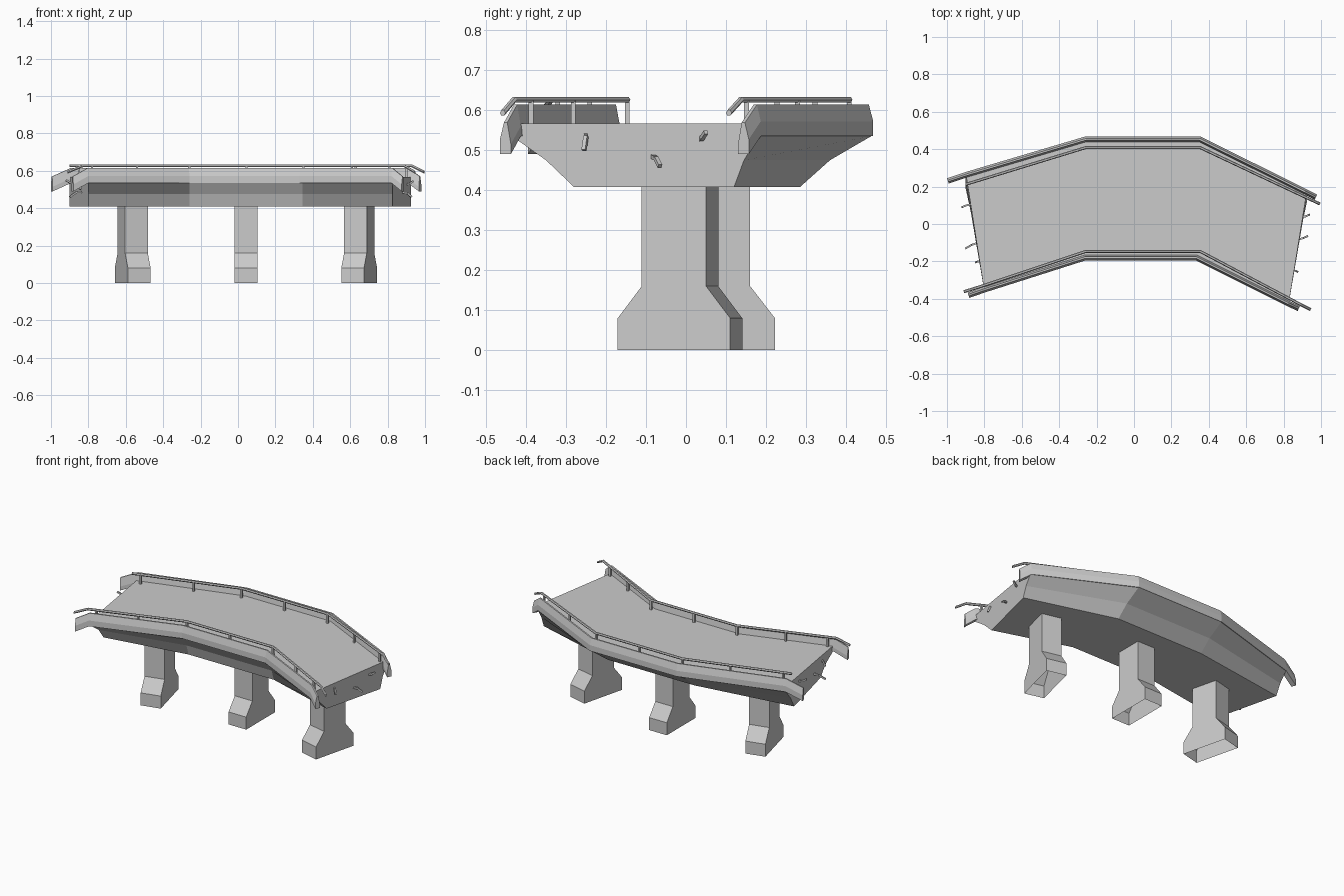
import bpy, bmesh, math
from mathutils import Vector

if "Cube" in bpy.data.objects:
    bpy.data.objects.remove(bpy.data.objects["Cube"])


def loft(name, rings, cap_start=True, cap_end=True):
    """Skin a list of equal-length point rings into a flat-shaded object."""
    bm = bmesh.new()
    vs = [[bm.verts.new(p) for p in r] for r in rings]
    n = len(vs[0])
    for a, b in zip(vs, vs[1:]):
        for i in range(n):
            j = (i + 1) % n
            bm.faces.new((a[i], a[j], b[j], b[i]))
    first = bm.faces.new(vs[0])
    last = bm.faces.new(vs[-1])
    bmesh.ops.recalc_face_normals(bm, faces=bm.faces[:])
    drop = [f for f, keep in ((first, cap_start), (last, cap_end)) if not keep]
    if drop:
        bmesh.ops.delete(bm, geom=drop, context='FACES_ONLY')
    me = bpy.data.meshes.new(name)
    bm.to_mesh(me)
    bm.free()
    ob = bpy.data.objects.new(name, me)
    bpy.context.collection.objects.link(ob)
    return ob


def sweep(name, path, profile, side=1):
    """Sweep an (outward offset, z) profile along a path of (x, y, dz), mitred in plan."""
    pts = [Vector(p) for p in path]
    rings = []
    for i, p in enumerate(pts):
        dirs = [(pts[k + 1] - pts[k]).xy.normalized()
                for k in (i - 1, i) if 0 <= k < len(pts) - 1]
        t = sum(dirs, Vector((0, 0))).normalized()
        m = side / t.dot(dirs[0])
        rings.append([(p.x - t.y * o * m, p.y + t.x * o * m, p.z + z) for o, z in profile])
    return loft(name, rings)


def bar(name, a, b, r):
    """Thin four-sided bar between two points."""
    a, b = Vector(a), Vector(b)
    q = (b - a).to_track_quat('Z', 'Y')
    off = [q @ Vector((r * x, r * y, 0)) for x, y in ((-1, -1), (1, -1), (1, 1), (-1, 1))]
    return loft(name, [[a + o for o in off], [b + o for o in off]])


# Deck: per station x at front/back, then y of front and back at each level
levels = (0.408, 0.475, 0.535, 0.567)
stations = [
    (-0.80, -0.90, (-0.22, -0.27, -0.355, -0.36), (0.19, 0.225, 0.275, 0.275)),
    (-0.26, -0.26, (-0.13, -0.152, -0.19, -0.185), (0.285, 0.36, 0.463, 0.455)),
    (0.345, 0.355, (-0.13, -0.152, -0.19, -0.185), (0.285, 0.36, 0.463, 0.455)),
    (0.825, 0.925, (-0.28, -0.35, -0.435, -0.44), (0.12, 0.145, 0.182, 0.18)),
]
rings = []
for xf, xb, front, back in stations:
    ring = [(xf, y, z) for y, z in zip(front, levels)]
    ring += [(xb, y, z) for y, z in reversed(list(zip(back, levels)))]
    rings.append(ring)
loft("deck", rings)

# Parapets with drooping broken ends
parapet = [(0, 0.535), (0, 0.572), (-0.011, 0.614), (-0.02, 0.614), (-0.03, 0.56), (-0.03, 0.535)]
sweep("back_parapet", [(-1.0, 0.245, -0.045), (-0.90, 0.278, 0), (-0.26, 0.468, 0),
                       (0.355, 0.468, 0), (0.92, 0.187, 0), (0.98, 0.157, -0.045)], parapet)
sweep("front_parapet", [(-0.88, -0.395, -0.045), (-0.80, -0.367, 0), (-0.26, -0.195, 0),
                        (0.33, -0.195, 0), (0.82, -0.44, 0), (0.875, -0.465, -0.045)], parapet, -1)

# Handrails with bent ends, and their posts
tube = [(0.008 * math.cos(k * math.pi / 3), 0.626 + 0.008 * math.sin(k * math.pi / 3))
        for k in range(6)]
rails = {
    "back": [(-0.90, 0.212, 0), (-0.26, 0.408, 0), (0.355, 0.408, 0),
             (0.93, 0.137, 0), (0.995, 0.107, -0.033)],
    "front": [(-0.91, -0.362, -0.033), (-0.83, -0.337, 0), (-0.26, -0.147, 0),
              (0.355, -0.147, 0), (0.89, -0.43, 0), (0.945, -0.458, -0.033)],
}
post_x = {"back": (-0.85, -0.54, -0.26, 0.045, 0.35, 0.63, 0.9),
          "front": (-0.78, -0.54, -0.26, 0.045, 0.35, 0.61, 0.81)}
for side, path in rails.items():
    sweep(side + "_handrail", path, tube)
    for x in post_x[side]:
        for (x0, y0, _), (x1, y1, _) in zip(path, path[1:]):
            if x0 <= x <= x1:
                y = y0 + (y1 - y0) * (x - x0) / (x1 - x0)
                bar(side + "_rail_post", (x, y, 0.56), (x, y, 0.626), 0.006)
                break

# Piers: flared feet, open underneath
for name, x, y, deg in (("left_pier", -0.563, 0.01, 14), ("middle_pier", 0.043, 0.0775, 0),
                        ("right_pier", 0.648, -0.015, -14)):
    w = 0.0625
    rings = [[(-w, -h, z), (w, -h, z), (w, h, z), (-w, h, z)]
             for h, z in ((0.145, 0), (0.145, 0.08), (0.083, 0.16), (0.083, 0.41))]
    pier = loft(name, rings, cap_start=False, cap_end=False)
    pier.location = (x, y, 0)
    pier.rotation_euler.z = math.radians(deg)

# Bent reinforcing bars sticking out of the broken deck ends
stubs = [
    [(0.88, 0.035, 0.522), (0.915, 0.04, 0.53), (0.938, 0.05, 0.545)],
    [(0.87, -0.085, 0.485), (0.905, -0.075, 0.48), (0.928, -0.065, 0.46)],
    [(0.84, -0.25, 0.54), (0.862, -0.25, 0.535), (0.874, -0.255, 0.5)],
    [(-0.87, 0.105, 0.53), (-0.895, 0.1, 0.535), (-0.92, 0.09, 0.55)],
    [(-0.83, -0.1, 0.488), (-0.865, -0.11, 0.485), (-0.9, -0.13, 0.46)],
    [(-0.8, -0.2, 0.54), (-0.835, -0.2, 0.53), (-0.845, -0.205, 0.5)],
]
for a, b, c in stubs:
    bar("reinforcing_bar", a, b, 0.005)
    bar("reinforcing_bar_tip", b, c, 0.005)
